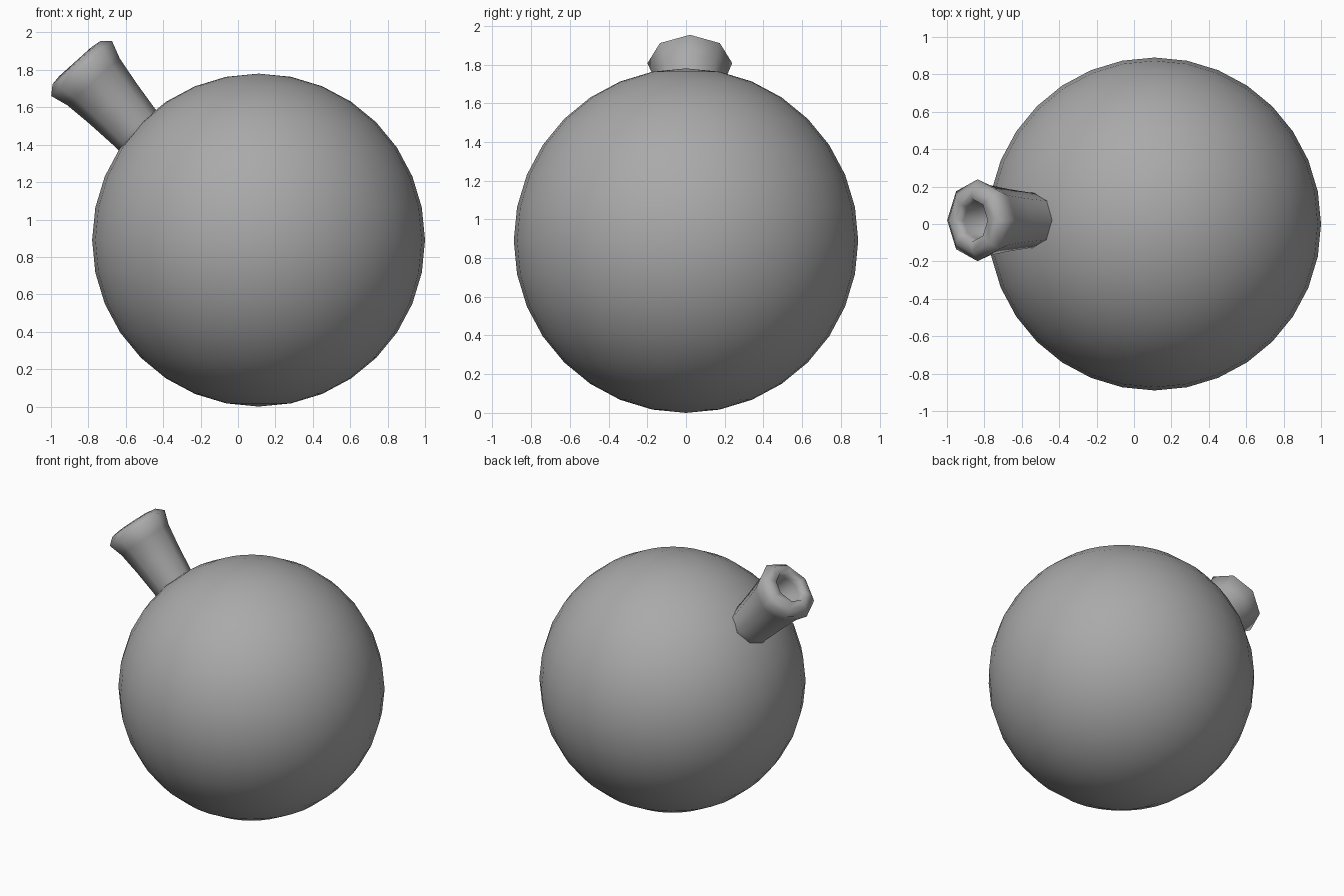
import bpy, bmesh, math
from mathutils import Matrix, Vector

cube = bpy.data.objects.get("Cube")
if cube:
    bpy.data.objects.remove(cube, do_unlink=True)

# Single matt grey
grey = bpy.data.materials.new("grey")
grey.use_nodes = True
GREY = (0.4, 0.4, 0.4, 1)
grey.diffuse_color = GREY
bsdf = grey.node_tree.nodes["Principled BSDF"]
bsdf.inputs["Base Color"].default_value = GREY
bsdf.inputs["Roughness"].default_value = 0.8


def finish(name, bm, matrix):
    """Turn the bmesh into a smooth-shaded object at the given placement."""
    bmesh.ops.recalc_face_normals(bm, faces=bm.faces)
    for f in bm.faces:
        f.smooth = True
    mesh = bpy.data.meshes.new(name)
    bm.to_mesh(mesh)
    bm.free()
    mesh.materials.append(grey)
    obj = bpy.data.objects.new(name, mesh)
    obj.matrix_world = matrix
    bpy.context.collection.objects.link(obj)
    return obj


# Round body
bm = bmesh.new()
bmesh.ops.create_uvsphere(bm, u_segments=32, v_segments=16, radius=0.89)
finish("body", bm, Matrix.Translation((0.11, 0, 0.89)))

# Octagonal spout: (radius, distance along axis from the widest ring)
SIDES = 8
profile = [(0.138, -0.62), (0.148, -0.42), (0.166, -0.25), (0.188, -0.095),
           (0.219, 0.0), (0.172, 0.042), (0.117, 0.05), (0.10, 0.0),
           (0.09, -0.25)]
bm = bmesh.new()
rings = []
for r, t in profile:
    rings.append([bm.verts.new((r * math.cos(a), r * math.sin(a), t))
                  for a in (i * math.tau / SIDES for i in range(SIDES))])
for low, high in zip(rings, rings[1:]):
    for i in range(SIDES):
        j = (i + 1) % SIDES
        bm.faces.new((low[i], low[j], high[j], high[i]))
bm.faces.new(rings[0])     # hidden end inside the body
bm.faces.new(rings[-1])    # floor of the hole
tilt = Matrix.Rotation(math.radians(-42), 4, 'Y')
finish("spout", bm, Matrix.Translation((-0.836, 0.02, 1.807)) @ tilt)
